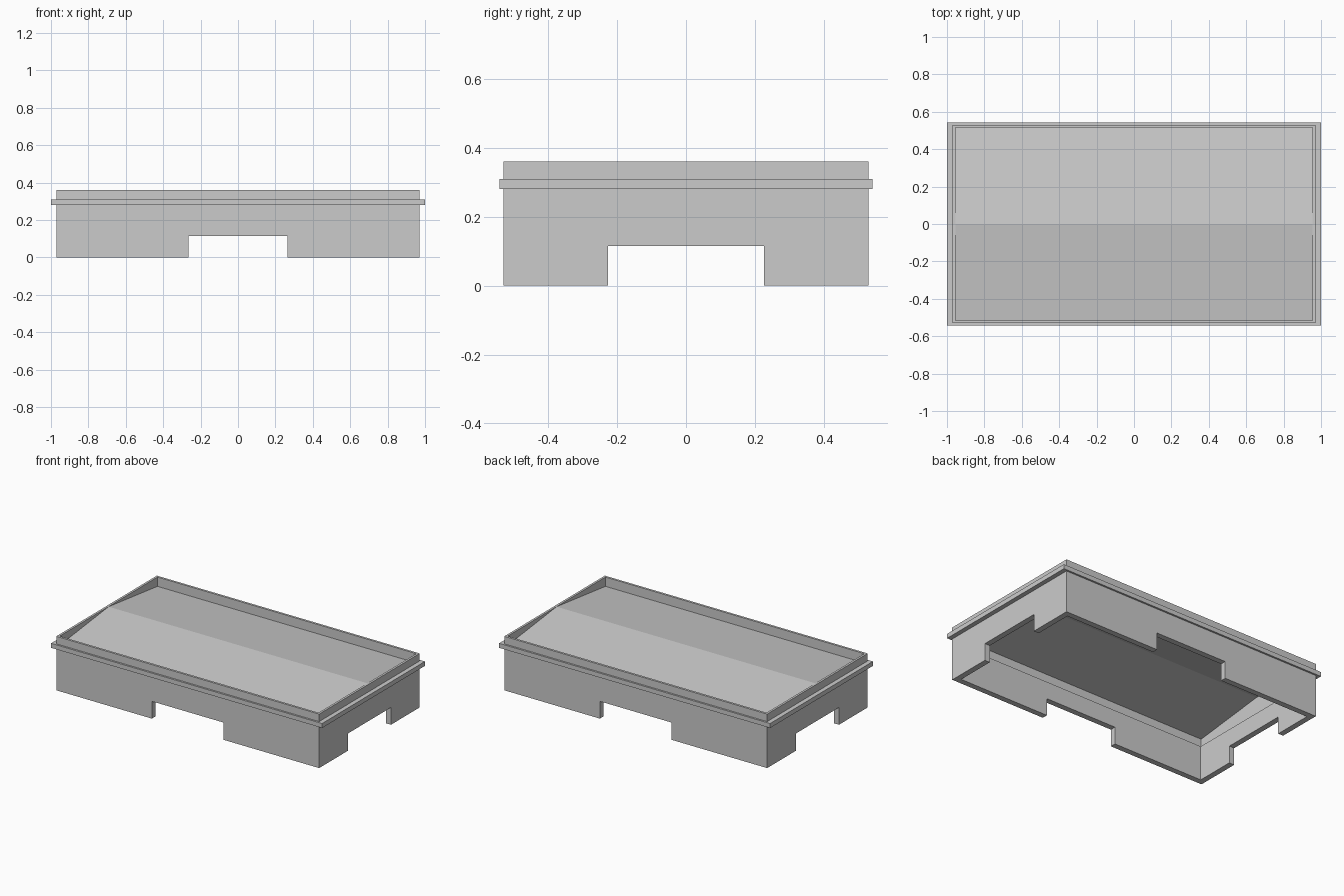
import bpy, bmesh

if "Cube" in bpy.data.objects:
    bpy.data.objects.remove(bpy.data.objects["Cube"])


def make_object(name, bm):
    bmesh.ops.recalc_face_normals(bm, faces=bm.faces)
    mesh = bpy.data.meshes.new(name)
    bm.to_mesh(mesh)
    bm.free()
    obj = bpy.data.objects.new(name, mesh)
    bpy.context.collection.objects.link(obj)
    return obj


def rectangular_ring(name, profile):
    """Closed loft through rectangles given as (half x, half y, z)."""
    bm = bmesh.new()
    loops = [[bm.verts.new((sx * hx, sy * hy, z))
              for sx, sy in ((-1, -1), (1, -1), (1, 1), (-1, 1))]
             for hx, hy, z in profile]
    for a, b in zip(loops, loops[1:] + loops[:1]):
        for i in range(4):
            j = (i + 1) % 4
            bm.faces.new((a[i], a[j], b[j], b[i]))
    return make_object(name, bm)


def box(name, size, location):
    bm = bmesh.new()
    bmesh.ops.create_cube(bm, size=1)
    bmesh.ops.scale(bm, vec=size, verts=bm.verts)
    bmesh.ops.translate(bm, vec=location, verts=bm.verts)
    return make_object(name, bm)


# Outer walls: thick below, thin parapet above
walls = rectangular_ring("walls", [
    (0.97, 0.53, 0), (0.97, 0.53, 0.36),
    (0.955, 0.515, 0.36), (0.955, 0.515, 0.23),
    (0.932, 0.492, 0.23), (0.932, 0.492, 0)])

# Wide openings through opposite walls
for name, size in (("front_back_opening_cutter", (0.53, 3, 0.23)),
                   ("side_opening_cutter", (3, 0.454, 0.23))):
    cutter = box(name, size, (0, 0, 0))
    cutter.hide_render = True
    cutter.hide_set(True)
    mod = walls.modifiers.new(name, 'BOOLEAN')
    mod.operation = 'DIFFERENCE'
    mod.solver = 'EXACT'
    mod.object = cutter

# Projecting ledge around the walls
rectangular_ring("ledge", [
    (1.0, 0.542, 0.28), (1.0, 0.542, 0.31),
    (0.965, 0.525, 0.31), (0.965, 0.525, 0.28)])

# Shallow gabled roof inside the parapet
bm = bmesh.new()
rows = [[bm.verts.new((x, y, z)) for x in (-0.956, 0.956)]
        for y, z in ((-0.516, 0.298), (0, 0.359), (0.516, 0.298))]
for a, b in zip(rows, rows[1:]):
    bm.faces.new((a[0], a[1], b[1], b[0]))
make_object("roof", bm)
